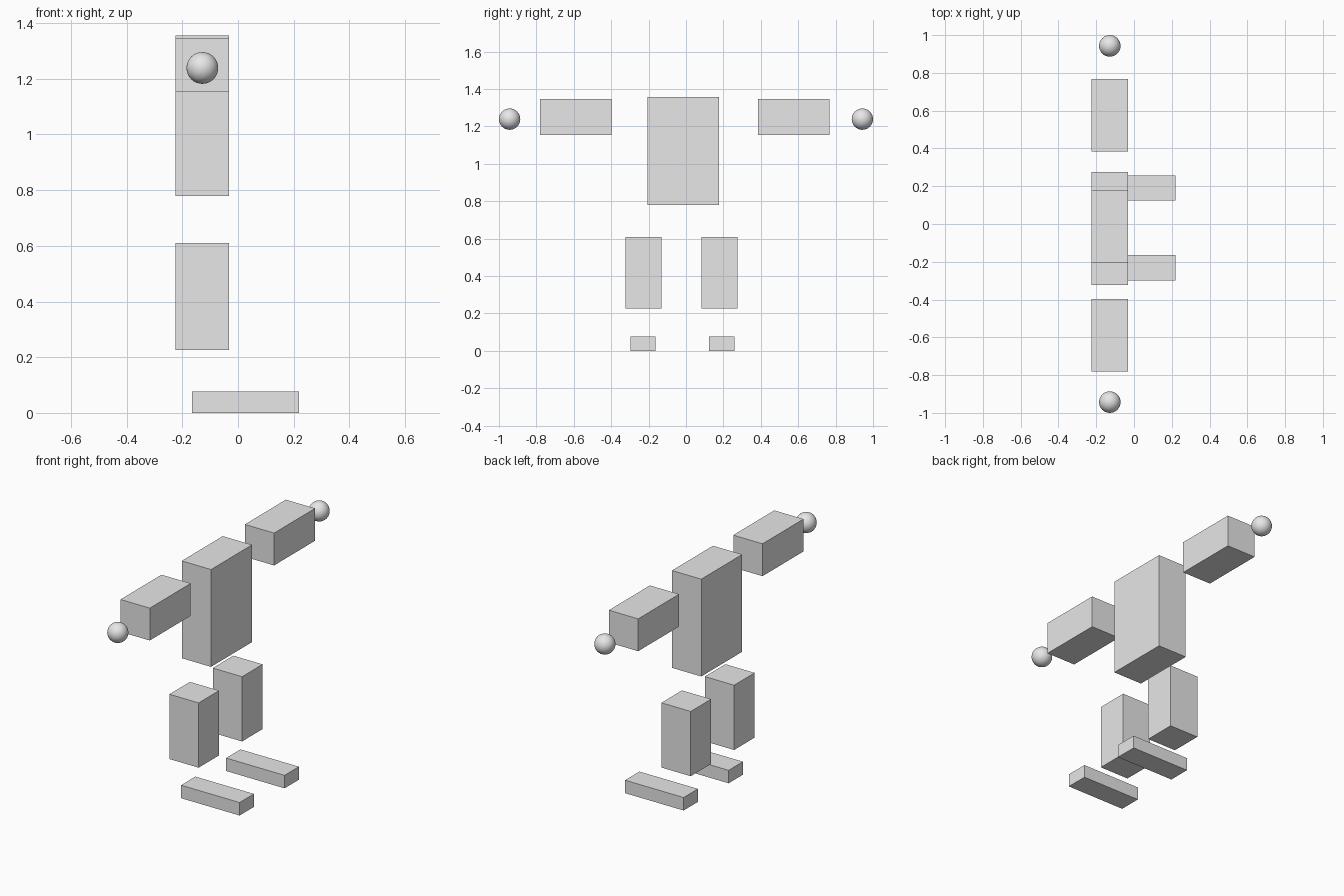
import bpy

if "Cube" in bpy.data.objects:
    bpy.data.objects.remove(bpy.data.objects["Cube"])

grey = bpy.data.materials.new("light_grey")
grey.diffuse_color = (0.8, 0.8, 0.8, 1)
grey.use_nodes = True
grey.node_tree.nodes["Principled BSDF"].inputs["Base Color"].default_value = grey.diffuse_color


def box(name, center, size):
    bpy.ops.mesh.primitive_cube_add(size=1, location=center)
    ob = bpy.context.object
    ob.name = name
    ob.scale = size
    bpy.ops.object.transform_apply(location=False, rotation=False, scale=True)
    ob.data.materials.append(grey)


def ball(name, center, radius):
    bpy.ops.mesh.primitive_uv_sphere_add(segments=32, ring_count=16,
                                         radius=radius, location=center)
    ob = bpy.context.object
    ob.name = name
    ob.data.materials.append(grey)
    bpy.ops.object.shade_smooth_by_angle()


X = -0.128  # shared centre line of body, limbs and hands

# Body
box("torso", (X, -0.015, 1.068), (0.192, 0.384, 0.577))

# Arms, hands, legs and feet on each side
for side, arm_y, hand_y, leg_y, foot_y in (
        ("right", -0.589, -0.943, -0.227, -0.231),
        ("left", 0.576, 0.943, 0.180, 0.191)):
    box(side + "_arm", (X, arm_y, 1.251), (0.192, 0.384, 0.192))
    ball(side + "_hand", (X, hand_y, 1.239), 0.057)
    box(side + "_leg", (X, leg_y, 0.418), (0.192, 0.192, 0.384))
    box(side + "_foot", (0.027, foot_y, 0.0385), (0.384, 0.134, 0.077))
